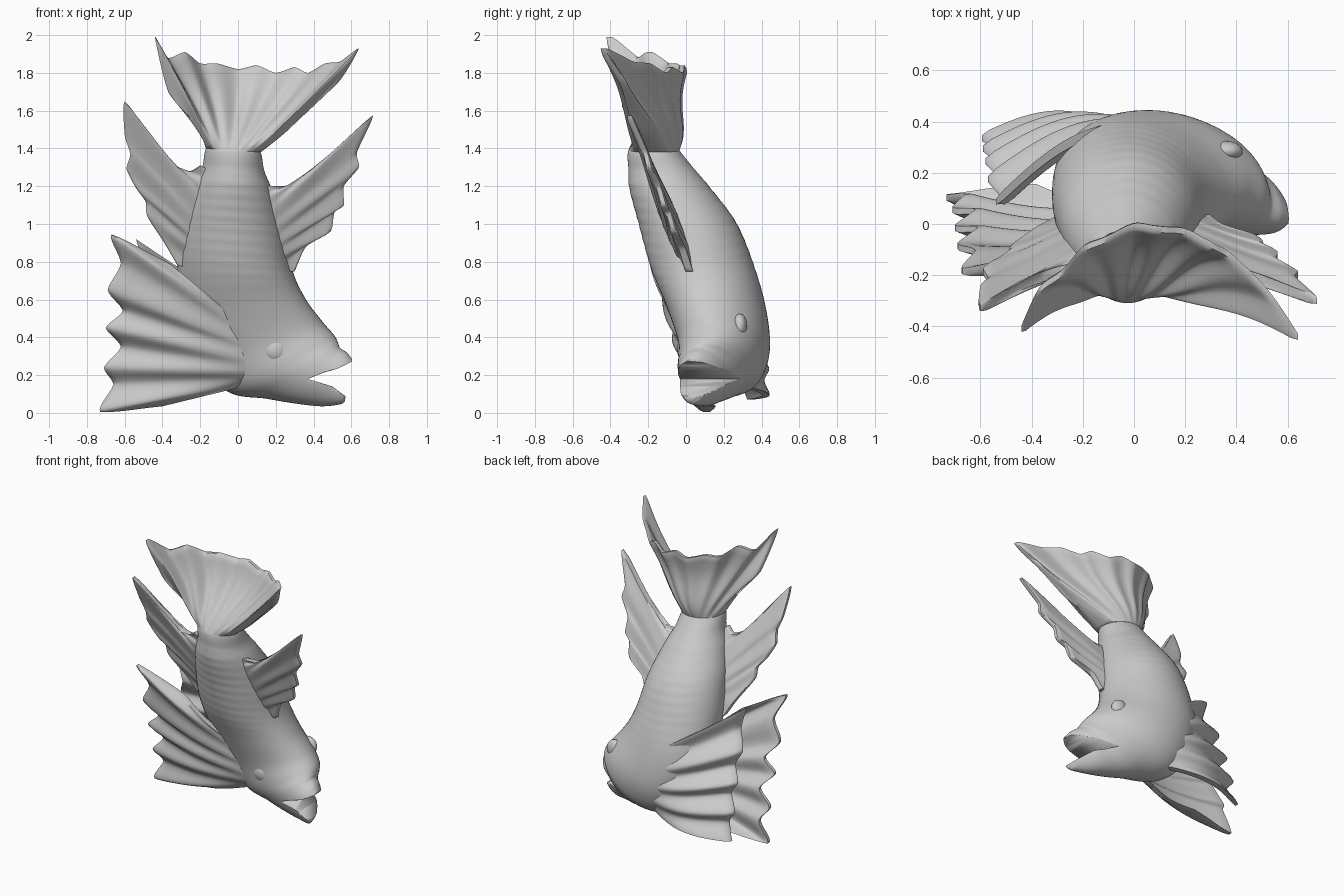
import bpy, bmesh
from math import sin, cos, pi, sqrt
from mathutils import Vector

if "Cube" in bpy.data.objects:
    bpy.data.objects.remove(bpy.data.objects["Cube"])


def spline(pts, t):
    """Catmull-Rom through pts, t runs 0..len-1."""
    n = len(pts)
    i = min(int(t), n - 2)
    f = t - i
    b, c = pts[i], pts[i + 1]
    a = pts[i - 1] if i else b * 2 - c
    d = pts[i + 2] if i + 2 < n else c * 2 - b
    return 0.5 * (2 * b + (c - a) * f + (2 * a - 5 * b + 4 * c - d) * f * f
                  + (3 * b - a - 3 * c + d) * f ** 3)


def finish(name, bm, angle=1.0):
    bmesh.ops.recalc_face_normals(bm, faces=bm.faces)
    me = bpy.data.meshes.new(name)
    bm.to_mesh(me)
    bm.free()
    ob = bpy.data.objects.new(name, me)
    bpy.context.collection.objects.link(ob)
    bpy.ops.object.select_all(action='DESELECT')
    ob.select_set(True)
    bpy.context.view_layer.objects.active = ob
    bpy.ops.object.shade_smooth_by_angle(angle=angle)
    return ob


def fin(name, base, rim, bulge=(0, 0, 0), ridge=0.02, thick=0.04, root=0.04, rows=20, per=8):
    """Rippled solid fan from a base line to a scalloped rim; each rim point is a ray."""
    base = [Vector(p) for p in base]
    rim = [Vector(p) for p in rim]
    n = (len(rim) - 1) * per
    bm = bmesh.new()
    loops = []
    for i in range(n + 1):
        t = i / per
        b = spline(base, i / n * (len(base) - 1))
        k = min(int(t), len(rim) - 2)
        r = spline(rim, t) * 0.6 + rim[k].lerp(rim[k + 1], t - k) * 0.4
        swell = sqrt(max(0, 1 - (2 * i / n - 1) ** 2))
        front, back = [], []
        for j in range(rows + 1):
            s = j / rows
            p = b.lerp(r, s) + Vector(bulge) * sin(pi * s)
            p.y -= ridge * cos(pi * t) * sin(pi * min(s, 0.75) / 1.5)
            h = thick / 2 + max(0, root - thick) / 2 * swell * (.5 + .5 * cos(pi * s)) ** 1.6
            if j == rows:
                h *= 0.6
            front.append(bm.verts.new(p - Vector((0, h, 0))))
            back.append(bm.verts.new(p + Vector((0, h, 0))))
        loops.append(front + back[::-1])
    m = len(loops[0])
    for g, h in zip(loops, loops[1:]):
        for j in range(m):
            q = (j + 1) % m
            bm.faces.new((g[j], g[q], h[q], h[j]))
    for g in (loops[0], loops[-1]):
        for j in range(rows):
            bm.faces.new((g[j], g[j + 1], g[m - 2 - j], g[m - 1 - j]))
    return finish(name, bm)


# Body: sections as left x,z / right x,z of the outline, then y centre, half depth, twist
secs = [(-.13, 1.46, .08, 1.44, -.16, .09, 0), (-.17, 1.40, .12, 1.38, -.17, .135, 0),
        (-.19, 1.30, .14, 1.28, -.13, .175, 0), (-.23, 1.20, .18, 1.18, -.085, .215, 0),
        (-.29, 1.02, .24, .98, .01, .26, 0), (-.32, .78, .29, .75, .09, .275, .01),
        (-.30, .52, .36, .60, .16, .26, .04), (-.20, .27, .45, .48, .20, .24, .05),
        (-.05, .11, .51, .41, .185, .22, .05), (.15, .075, .53, .37, .145, .185, .04),
        (.30, .05, .54, .345, .105, .145, .03), (.44, .035, .575, .32, .075, .115, .02),
        (.54, .045, .60, .29, .04, .08, 0), (.565, .06, .605, .28, .02, .05, 0)]
secs = [Vector(s) for s in secs]
bm = bmesh.new()
rings, per, sides = [], 14, 56
for i in range((len(secs) - 1) * per + 1):
    lx, lz, rx, rz, yc, yh, twist = spline(secs, i / per)
    mid = Vector(((lx + rx) / 2, yc, (lz + rz) / 2))
    wide = Vector(((rx - lx) / 2, -twist, (rz - lz) / 2))
    rib = 0.005 * sin(2 * pi * mid.z / 0.06) * sin(pi * min(1, max(0, (mid.z - .6) / .8)))
    ring = []
    for k in range(sides):
        a = 2 * pi * k / sides
        ring.append(bm.verts.new(mid + wide * cos(a) + Vector((0, yh * (1 + rib) * sin(a), 0))))
    rings.append(ring)
for g, h in zip(rings, rings[1:]):
    for k in range(sides):
        q = (k + 1) % sides
        bm.faces.new((g[k], g[q], h[q], h[k]))
bm.faces.new(rings[0])
bm.faces.new(rings[-1])
body = finish('body', bm)

# Open mouth: wedge cut through the snout
wedge = [(.37, .18), (.45, .212), (.53, .235), (.70, .32), (.70, .0), (.58, .08), (.50, .14)]
bm = bmesh.new()
face = bm.faces.new([bm.verts.new((x, -.4, z)) for x, z in wedge])
out = bmesh.ops.extrude_face_region(bm, geom=[face])
bmesh.ops.translate(bm, vec=(0, .9, 0), verts=[v for v in out['geom'] if isinstance(v, bmesh.types.BMVert)])
cutter = finish('mouth_cutter', bm)
cutter.hide_render = True
cutter.hide_viewport = True
cut = body.modifiers.new('mouth', 'BOOLEAN')
cut.operation, cut.object, cut.solver = 'DIFFERENCE', cutter, 'EXACT'

# Eyes: shallow domes on both flanks of the head
for name, loc in (('front_eye', (.20, -.008, .335)), ('back_eye', (.36, .285, .46))):
    bm = bmesh.new()
    bmesh.ops.create_uvsphere(bm, u_segments=24, v_segments=16, radius=.065)
    bmesh.ops.scale(bm, vec=(1, .6, 1), verts=bm.verts)
    bmesh.ops.translate(bm, vec=loc, verts=bm.verts)
    finish(name, bm)

# Tail fan: grows out of the full body section and cups towards the front
fin('tail_fin',
    [(-.17, -.17, 1.40), (-.025, -.17, 1.39), (.12, -.17, 1.38)],
    [(-.25, -.24, 1.56), (-.37, -.32, 1.70), (-.44, -.40, 1.99), (-.37, -.27, 1.88), (-.28, -.18, 1.91),
     (-.20, -.11, 1.85), (-.11, -.05, 1.85), (0, -.02, 1.82), (.10, -.01, 1.84), (.20, -.04, 1.80),
     (.30, -.07, 1.83), (.37, -.13, 1.80), (.46, -.19, 1.85), (.54, -.30, 1.86), (.64, -.43, 1.93),
     (.54, -.35, 1.76), (.34, -.27, 1.57)],
    bulge=(.01, .01, 0), ridge=.01, root=.27)

# Tall side fins: flat blades leaning forward as they rise
def lean(points):
    return [(x, .01 - .385 * (z - .78), z) for x, z in points]


fin('right_side_fin', lean([(.20, .74), (.16, .95), (.12, 1.2)]),
    lean([(.30, .75), (.36, .88), (.49, .96), (.51, 1.06), (.56, 1.10), (.56, 1.20), (.64, 1.30),
          (.63, 1.38), (.715, 1.575), (.52, 1.40), (.39, 1.29), (.29, 1.21), (.21, 1.20)]),
    ridge=.004, root=.10)
fin('left_side_fin', lean([(-.20, .76), (-.19, .98), (-.12, 1.27)]),
    lean([(-.32, .78), (-.39, .90), (-.48, 1.04), (-.49, 1.12), (-.54, 1.19), (-.59, 1.29), (-.57, 1.37),
          (-.60, 1.47), (-.60, 1.65), (-.46, 1.46), (-.36, 1.33), (-.26, 1.28), (-.20, 1.31)]),
    ridge=.004, root=.10)

# Broad pectoral fins, one on each flank of the head
fin('front_pectoral_fin', [(.04, .02, .46), (.08, .03, .34), (.06, .05, .22), (-.01, .12, .13)],
    [(-.36, -.13, .79), (-.67, -.17, .945), (-.62, -.13, .79), (-.69, -.07, .65), (-.61, -.04, .54),
     (-.70, 0, .45), (-.62, .03, .35), (-.71, .07, .24), (-.66, .09, .15), (-.73, .12, .005),
     (-.40, .13, .035)],
    bulge=(0, -.055, 0), ridge=-.015)
fin('back_pectoral_fin', [(.10, .38, .52), (.14, .37, .38), (.12, .35, .26), (.04, .31, .14)],
    [(-.54, .07, .92), (-.50, .11, .77), (-.57, .16, .65), (-.51, .19, .54), (-.58, .23, .45),
     (-.52, .25, .36), (-.59, .28, .26), (-.54, .30, .18), (-.595, .32, .07)],
    bulge=(0, .095, -.01), ridge=-.015)
